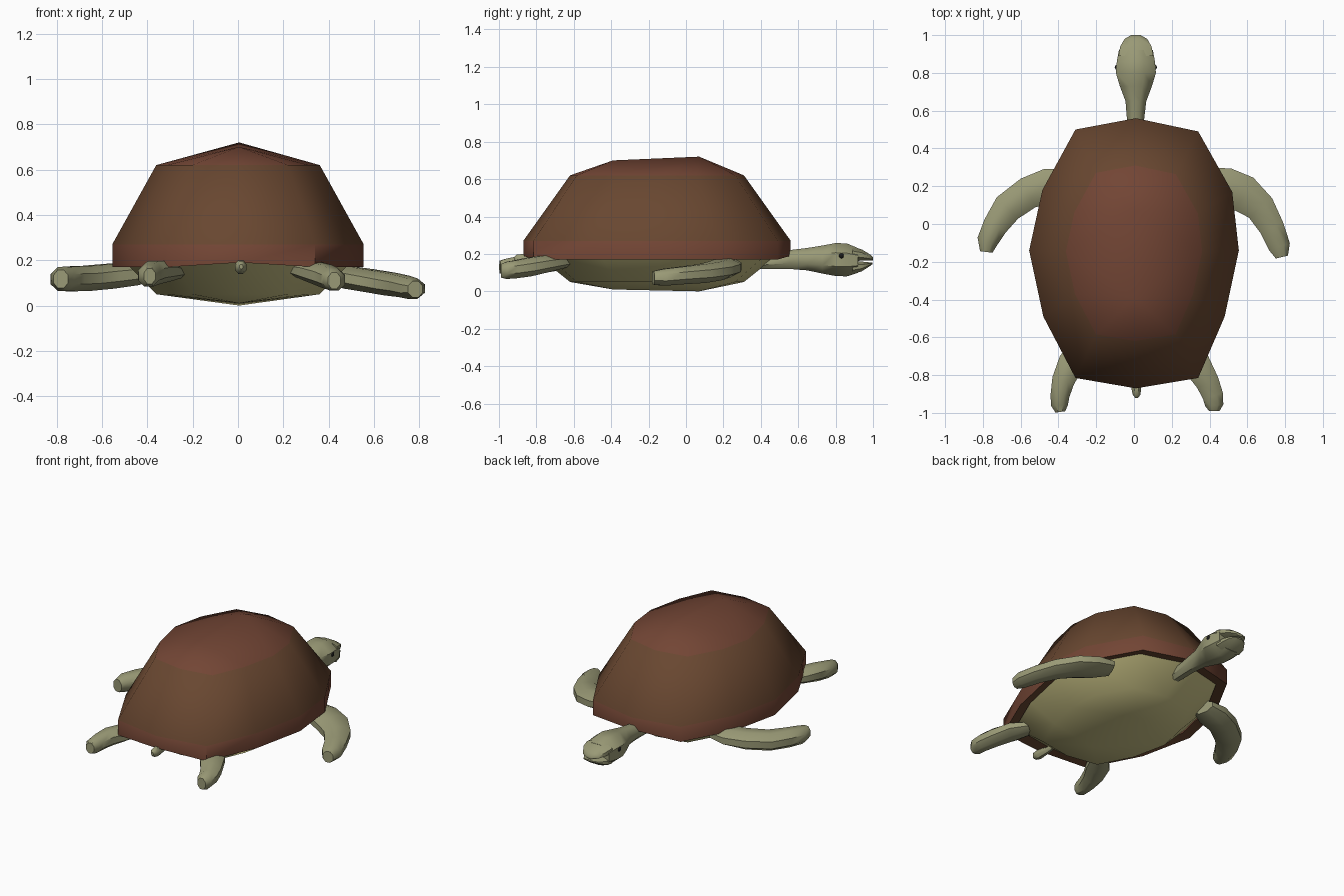
import bpy, bmesh, math
from mathutils import Vector


def material(name, rgb):
    m = bpy.data.materials.new(name)
    m.diffuse_color = (*rgb, 1)
    return m


RED = material("red_brown", (0.17, 0.06, 0.035))
BROWN = material("brown", (0.14, 0.063, 0.03))
YELLOW = material("belly_yellow", (0.62, 0.57, 0.25))
SKIN = material("skin", (0.32, 0.32, 0.18))
BLACK = material("black", (0.01, 0.01, 0.01))


def finish(bm, name, mats, angle=45):
    bmesh.ops.recalc_face_normals(bm, faces=bm.faces)
    me = bpy.data.meshes.new(name)
    bm.to_mesh(me)
    bm.free()
    for m in mats:
        me.materials.append(m)
    for p in me.polygons:
        p.use_smooth = True
    me.set_sharp_from_angle(angle=math.radians(angle))
    ob = bpy.data.objects.new(name, me)
    bpy.context.collection.objects.link(ob)
    return ob


def bridge(bm, a, b, mat=0):
    n = len(a)
    for i in range(n):
        j = (i + 1) % n
        bm.faces.new((a[i], a[j], b[j], b[i])).material_index = mat


# Twelve-sided outline shared by the shell and the belly plate
OUTLINE = [(0.01, 0.56), (0.34, 0.49), (0.52, 0.17), (0.555, -0.14),
           (0.48, -0.49), (0.34, -0.815), (0.01, -0.87), (-0.31, -0.815),
           (-0.48, -0.49), (-0.555, -0.14), (-0.485, 0.18), (-0.31, 0.50)]
CY = -0.155


def ring(bm, s, z, end_lift=0.0):
    return [bm.verts.new((x * s, CY + (y - CY) * s,
                          z + (end_lift if i in (0, 6) else 0)))
            for i, (x, y) in enumerate(OUTLINE)]


def cap(bm, r, zf, zb):
    # Roof made of fans that meet in a short ridge
    f = bm.verts.new((0.005, 0.07, zf))
    b = bm.verts.new((0.005, -0.39, zb))
    faces = []
    for i in range(12):
        j = (i + 1) % 12
        top = b if i in (3, 4, 5, 6, 7, 8) else f
        faces.append(bm.faces.new((r[i], r[j], top)))
    faces.append(bm.faces.new((r[3], b, f)))
    faces.append(bm.faces.new((r[9], f, b)))
    return faces


# Upper shell with a vertical rim and a narrow lip underneath
bm = bmesh.new()
crown = ring(bm, 0.65, 0.62)
for f in cap(bm, crown, 0.72, 0.70):
    f.material_index = 1
rim_top = ring(bm, 1, 0.27)
rim_low = ring(bm, 1, 0.17, 0.02)
lip = ring(bm, 0.9, 0.185, 0.015)
bridge(bm, crown, rim_top, 0)
bridge(bm, rim_top, rim_low, 1)
bridge(bm, rim_low, lip, 0)
finish(bm, "upper_shell", [BROWN, RED], 55)

# Belly plate
bm = bmesh.new()
low = ring(bm, 0.65, 0.05)
cap(bm, low, 0.0, 0.01)
bridge(bm, low, ring(bm, 0.92, 0.205))
finish(bm, "belly_plate", [YELLOW], 55)


def loft(name, path, mats=(SKIN,), sides=8, angle=45):
    # Path entries: x, y, z, half width, half height
    bm = bmesh.new()
    pts = [Vector(p[:3]) for p in path]
    rows = []
    k = 1 / math.cos(math.pi / sides)
    for i, p in enumerate(path):
        t = pts[min(i + 1, len(pts) - 1)] - pts[max(i - 1, 0)]
        t.z = 0
        side = t.normalized().cross(Vector((0, 0, 1)))
        row = []
        for n in range(sides):
            a = 2 * math.pi * (n + 0.5) / sides
            row.append(bm.verts.new(pts[i] + side * (p[3] * k * math.cos(a))
                                    + Vector((0, 0, p[4] * k * math.sin(a)))))
        rows.append(row)
    for a, b in zip(rows, rows[1:]):
        bridge(bm, a, b)
    bm.faces.new(rows[0])
    bm.faces.new(rows[-1])
    return finish(bm, name, list(mats), angle)


# Flippers and hind feet, each side posed a little differently
loft("front_flipper_right", [
    (0.38, 0.23, 0.14, 0.07, 0.035), (0.48, 0.20, 0.125, 0.10, 0.05),
    (0.58, 0.16, 0.11, 0.10, 0.05), (0.67, 0.085, 0.095, 0.08, 0.05),
    (0.73, -0.02, 0.085, 0.066, 0.047), (0.77, -0.12, 0.075, 0.058, 0.045),
    (0.783, -0.175, 0.072, 0.033, 0.036)])
loft("front_flipper_left", [
    (-0.36, 0.22, 0.15, 0.07, 0.035), (-0.45, 0.20, 0.14, 0.095, 0.05),
    (-0.56, 0.165, 0.13, 0.085, 0.055), (-0.67, 0.085, 0.12, 0.08, 0.055),
    (-0.735, -0.01, 0.118, 0.066, 0.055), (-0.775, -0.09, 0.117, 0.056, 0.052),
    (-0.782, -0.148, 0.117, 0.033, 0.04)])
loft("hind_foot_right", [
    (0.26, -0.64, 0.16, 0.05, 0.03), (0.33, -0.74, 0.15, 0.075, 0.045),
    (0.39, -0.84, 0.13, 0.062, 0.05), (0.418, -0.91, 0.118, 0.055, 0.048),
    (0.425, -0.96, 0.112, 0.048, 0.046), (0.425, -0.99, 0.11, 0.028, 0.036)])
loft("hind_foot_left", [
    (-0.27, -0.64, 0.15, 0.05, 0.03), (-0.33, -0.73, 0.15, 0.07, 0.045),
    (-0.375, -0.83, 0.145, 0.06, 0.052), (-0.392, -0.91, 0.135, 0.05, 0.05),
    (-0.395, -0.96, 0.13, 0.045, 0.045), (-0.39, -0.995, 0.13, 0.026, 0.034)])

# Tail
loft("tail", [(0.01, -0.70, 0.17, 0.012, 0.014), (0.01, -0.80, 0.165, 0.018, 0.02),
              (0.012, -0.87, 0.17, 0.026, 0.03), (0.014, -0.905, 0.172, 0.02, 0.024),
              (0.014, -0.92, 0.172, 0.008, 0.01)])

# Neck and head, ending where the mouth splits
loft("neck_and_head", [
    (0.005, 0.40, 0.155, 0.04, 0.035), (0.008, 0.55, 0.17, 0.045, 0.05),
    (0.01, 0.65, 0.172, 0.055, 0.06), (0.01, 0.73, 0.17, 0.085, 0.075),
    (0.01, 0.80, 0.17, 0.106, 0.088), (0.01, 0.86, 0.168, 0.101, 0.088),
    (0.01, 0.92, 0.165, 0.09, 0.066)])

# Beak halves around the open mouth
loft("upper_beak", [
    (0.01, 0.89, 0.20, 0.092, 0.038), (0.01, 0.94, 0.194, 0.083, 0.03),
    (0.01, 0.98, 0.182, 0.06, 0.018), (0.01, 1.0, 0.174, 0.025, 0.009)])
loft("lower_jaw", [
    (0.01, 0.89, 0.128, 0.088, 0.036), (0.01, 0.94, 0.133, 0.08, 0.026),
    (0.01, 0.98, 0.144, 0.055, 0.011), (0.01, 0.997, 0.15, 0.022, 0.005)])

# Eyes
for name, s in (("eye_right", 1), ("eye_left", -1)):
    bm = bmesh.new()
    bmesh.ops.create_uvsphere(bm, u_segments=8, v_segments=6, radius=0.016)
    bmesh.ops.translate(bm, verts=bm.verts, vec=(0.01 + s * 0.096, 0.83, 0.19))
    finish(bm, name, [BLACK])
